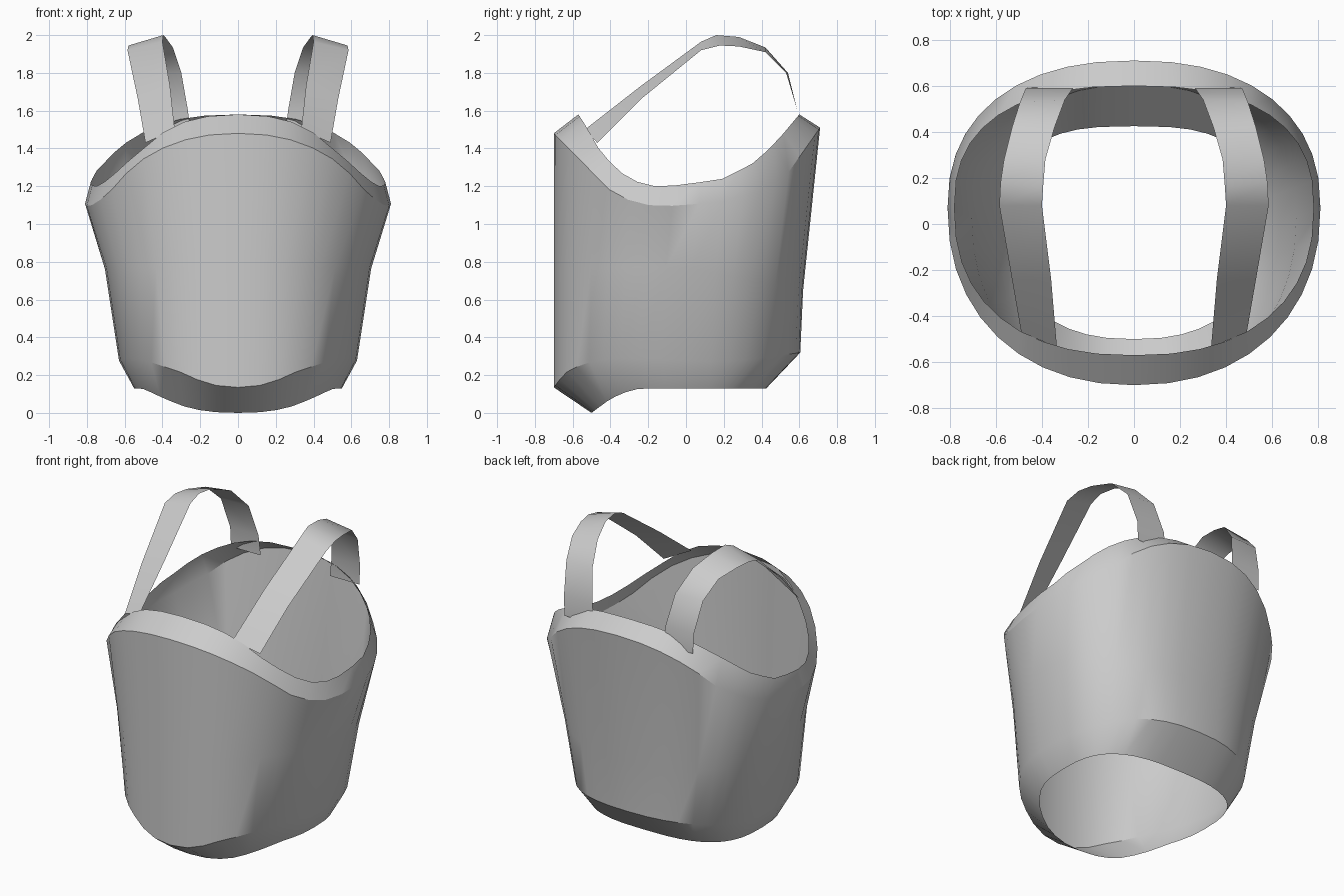
import bpy, math

if "Cube" in bpy.data.objects:
    bpy.data.objects.remove(bpy.data.objects["Cube"])

SEG = 40


def interp(table, y):
    """Height of a hem line at depth y."""
    if y <= table[0][0]:
        return table[0][1]
    for (y0, z0), (y1, z1) in zip(table, table[1:]):
        if y <= y1:
            return z0 + (z1 - z0) * (y - y0) / (y1 - y0)
    return table[-1][1]


def ring(half_w, yc, front, back, n_front, n_back, heights):
    """Rounded outline with separate front and back roundness."""
    pts = []
    for i in range(SEG):
        a = 2 * math.pi * i / SEG
        s, c = math.sin(a), -math.cos(a)
        n, depth = (n_front, front) if c < 0 else (n_back, back)
        x = half_w * math.copysign(abs(s) ** (2 / n), s) if abs(s) > 1e-6 else 0
        y = yc + depth * math.copysign(abs(c) ** (2 / n), c) if abs(c) > 1e-6 else yc
        pts.append((x, y, interp(heights, y)))
    return pts


def make(name, verts, faces):
    me = bpy.data.meshes.new(name)
    me.from_pydata(verts, [], faces)
    ob = bpy.data.objects.new(name, me)
    bpy.context.collection.objects.link(ob)
    bpy.ops.object.select_all(action='DESELECT')
    ob.select_set(True)
    bpy.context.view_layer.objects.active = ob
    bpy.ops.object.shade_smooth_by_angle(angle=math.radians(32))
    return ob


# Hem heights as (y, z), bottom to top
bottom_z = [(-.5, 0), (-.46, .03), (-.42, .06), (-.35, .1), (-.27, .125), (-.2, .13), (.43, .13)]
hem_z = [(-.7, .135), (-.67, .175), (-.634, .215), (-.55, .258), (-.46, .28), (-.38, .29),
         (0, .277), (.2, .272), (.4, .29), (.61, .32)]
waist_z = [(-.7, .77), (0, .77), (.62, .65)]
chest_z = [(-.7, 1.48), (-.64, 1.42), (-.53, 1.31), (-.42, 1.19), (-.3, 1.125), (-.2, 1.1), (-.1, 1.095),
           (0, 1.1), (.2, 1.12), (.4, 1.175), (.54, 1.27), (.71, 1.51)]
rim_z = [(-.57, 1.58), (-.53, 1.52), (-.47, 1.41), (-.38, 1.3), (-.3, 1.24), (-.2, 1.2), (-.1, 1.2),
         (0, 1.21), (.2, 1.24), (.37, 1.33), (.5, 1.46), (.6, 1.58)]

# Torso shell: turned-in bottom, flared body, turned-in top rim
rings = [
    ring(.55, 0, .5, .425, 2.4, 2.9, bottom_z),
    ring(.63, 0, .7, .605, 2.2, 2.4, hem_z),
    ring(.705, .03, .73, .59, 2.2, 2.4, waist_z),
    ring(.81, .07, .77, .64, 2.2, 2.3, chest_z),
    ring(.78, .07, .64, .53, 2.35, 2.5, rim_z),
]
verts = [p for r in rings for p in r]
faces = []
for k in range(len(rings) - 1):
    for i in range(SEG):
        j = (i + 1) % SEG
        faces.append((k * SEG + i, k * SEG + j, (k + 1) * SEG + j, (k + 1) * SEG + i))
make("torso_shell", verts, faces)

# Shoulder straps: inner edge and outer edge, front to back
inner = [(.335, -.535, 1.50), (.36, -.24, 1.73), (.40, .08, 1.965), (.395, .16, 2.0), (.385, .28, 1.99),
         (.345, .42, 1.935), (.30, .54, 1.80), (.265, .59, 1.6), (.25, .592, 1.47)]
outer = [(.49, -.47, 1.43), (.53, -.24, 1.66), (.585, .08, 1.92), (.58, .18, 1.945), (.565, .28, 1.94),
         (.53, .42, 1.91), (.495, .53, 1.80), (.47, .59, 1.6), (.465, .592, 1.47)]
n = len(inner)
for name, side in (("right_strap", 1), ("left_strap", -1)):
    sv = [(x * side, y, z) for x, y, z in inner + outer]
    sf = [(i, n + i, n + i + 1, i + 1) for i in range(n - 1)]
    if side < 0:
        sf = [f[::-1] for f in sf]
    make(name, sv, sf)
